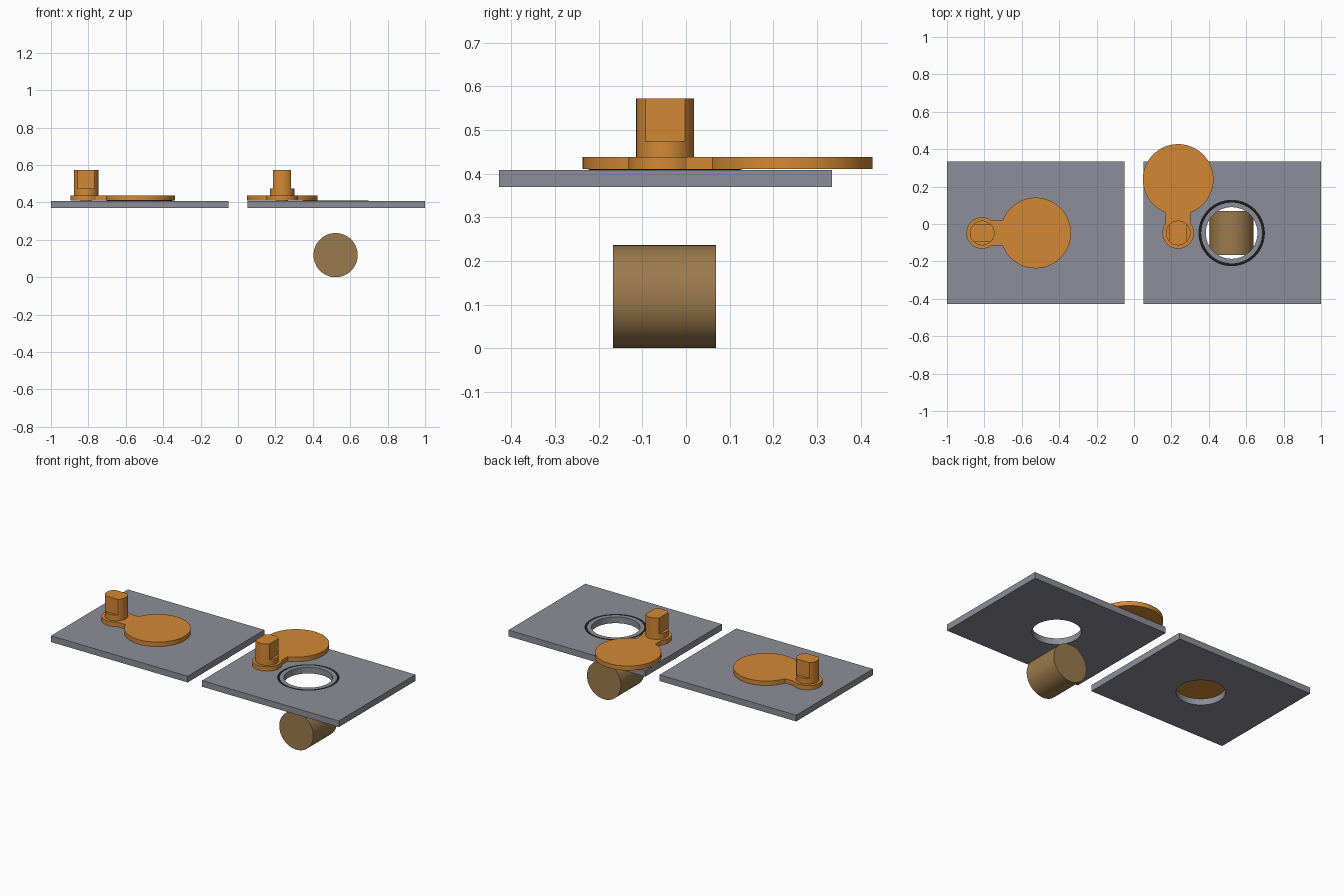
import bpy, bmesh
from math import sin, cos, asin, pi, radians
from mathutils import Matrix

if "Cube" in bpy.data.objects:
    bpy.data.objects.remove(bpy.data.objects["Cube"])

# Shared dimensions
PIVOT_Y = -0.048
REACH = 0.286
PLATE_Z = (0.369, 0.408)
FLAP_Z = (0.41, 0.438)
HOLE_R, DISC_R, BOSS_R, ARM_W, KNOB_R = 0.138, 0.189, 0.084, 0.067, 0.066
FLAT, FLAT_Z, KNOB_TOP = 0.048, 0.474, 0.572


def material(name, rgb):
    m = bpy.data.materials.new(name)
    m.use_nodes = True
    m.diffuse_color = (*rgb, 1)
    m.node_tree.nodes["Principled BSDF"].inputs["Base Color"].default_value = (*rgb, 1)
    return m


GREY = material("plate grey", (0.27, 0.27, 0.32))
ORANGE = material("flap orange", (0.65, 0.25, 0.035))
BROWN = material("cylinder brown", (0.33, 0.195, 0.075))
BLACK = material("seal black", (0.012, 0.012, 0.014))


def arc(r, a0, a1, cx=0, cy=0, n=48):
    return [(cx + r * cos(a0 + (a1 - a0) * i / n), cy + r * sin(a0 + (a1 - a0) * i / n))
            for i in range(n + 1)]


def circle(r, cx=0, cy=0, n=96):
    return arc(r, 0, 2 * pi, cx, cy, n)[:-1]


def finish(name, bm, mat, matrix):
    bm.transform(matrix)
    bmesh.ops.recalc_face_normals(bm, faces=bm.faces)
    mesh = bpy.data.meshes.new(name)
    bm.to_mesh(mesh)
    bm.free()
    mesh.materials.append(mat)
    mesh.shade_smooth()
    mesh.set_sharp_from_angle(angle=radians(30))
    ob = bpy.data.objects.new(name, mesh)
    bpy.context.collection.objects.link(ob)
    return ob


def prism(name, outlines, z0, z1, mat, matrix=Matrix()):
    """Extrude flat outlines; any outline inside the first becomes a hole."""
    bm = bmesh.new()
    for pts in outlines:
        vs = [bm.verts.new((x, y, z0)) for x, y in pts]
        for a, b in zip(vs, vs[1:] + vs[:1]):
            bm.edges.new((a, b))
    bmesh.ops.triangle_fill(bm, edges=bm.edges[:], use_beauty=True)
    ext = bmesh.ops.extrude_face_region(bm, geom=bm.faces[:])["geom"]
    top = [g for g in ext if isinstance(g, bmesh.types.BMVert)]
    bmesh.ops.translate(bm, verts=top, vec=(0, 0, z1 - z0))
    return finish(name, bm, mat, matrix)


def ring(name, major, minor, mat, matrix):
    bm = bmesh.new()
    vs = [bm.verts.new((major + x, 0, z)) for x, z in circle(minor, n=16)]
    es = [bm.edges.new((a, b)) for a, b in zip(vs, vs[1:] + vs[:1])]
    bmesh.ops.spin(bm, geom=vs + es, cent=(0, 0, 0), axis=(0, 0, 1),
                   angle=2 * pi, steps=96, use_merge=True)
    bmesh.ops.remove_doubles(bm, verts=bm.verts[:], dist=1e-5)
    return finish(name, bm, mat, matrix)


# Flap outline: pivot boss, arm and cover disc in one profile, arm along +x
ab, ad = asin(ARM_W / BOSS_R), asin(ARM_W / DISC_R)
flap_outline = (arc(BOSS_R, ab, 2 * pi - ab)
                + arc(DISC_R, -pi + ad, pi - ad, REACH, n=80))

# Knob grip outline: round with two opposite flats
af = asin(FLAT / KNOB_R)
grip_outline = arc(KNOB_R, -af, af, n=20) + arc(KNOB_R, pi - af, pi + af, n=20)


def station(side, plate_x, pivot_x, turn):
    x0, x1 = plate_x
    y0, y1 = -0.428, 0.334
    hole_x = pivot_x + REACH
    # Plate with round opening and seal around it
    prism(side + "_plate",
          [[(x0, y0), (x1, y0), (x1, y1), (x0, y1)], circle(HOLE_R, hole_x, PIVOT_Y)],
          *PLATE_Z, GREY)
    ring(side + "_seal_ring", 0.17, 0.0135, BLACK,
         Matrix.Translation((hole_x, PIVOT_Y, 0.397)))
    # Swinging cover with knob on its pivot
    m = Matrix.Translation((pivot_x, PIVOT_Y, 0)) @ Matrix.Rotation(turn, 4, "Z")
    prism(side + "_pivot_pin", [circle(0.03, n=32)], 0.375, FLAP_Z[0], ORANGE, m)
    prism(side + "_cover_flap", [flap_outline], *FLAP_Z, ORANGE, m)
    prism(side + "_knob_base", [circle(KNOB_R)], FLAP_Z[1], FLAT_Z, ORANGE, m)
    prism(side + "_knob_grip", [grip_outline], FLAT_Z, KNOB_TOP, ORANGE, m)


station("right", (-1, -0.05), -0.812, 0)
station("left", (0.05, 1), 0.236, pi / 2)

# Loose cylinder lying below the open hole
prism("loose_cylinder", [circle(0.118)], -0.118, 0.118, BROWN,
      Matrix.Translation((0.522, -0.049, 0.118)) @ Matrix.Rotation(pi / 2, 4, "X"))
